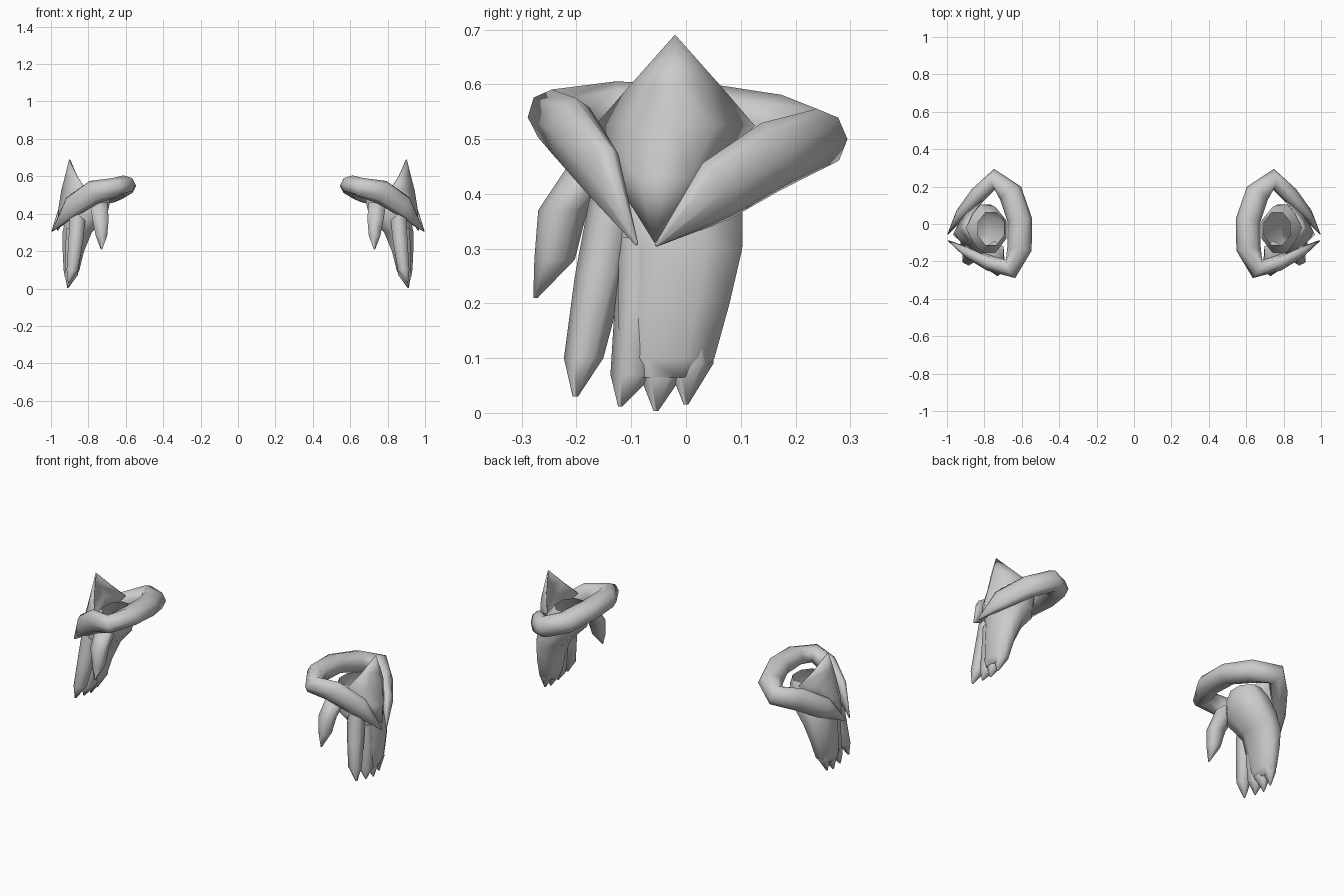
import bpy, bmesh, math
from mathutils import Vector

if "Cube" in bpy.data.objects:
    bpy.data.objects.remove(bpy.data.objects["Cube"])


def make(name, rings, cap_start=False, cap_end=False, closed=True, angle=75):
    """Skin a list of equal-length point rings, mirrored to the other hand."""
    bm = bmesh.new()
    rows = [[bm.verts.new(p) for p in r] for r in rings]
    n = len(rows[0])
    for a, b in zip(rows, rows[1:]):
        for i in range(n if closed else n - 1):
            j = (i + 1) % n
            bm.faces.new((a[i], a[j], b[j], b[i]))
    if cap_start:
        bm.faces.new(rows[0])
    if cap_end:
        bm.faces.new(rows[-1])
    bmesh.ops.remove_doubles(bm, verts=bm.verts, dist=0.0015)
    bmesh.ops.recalc_face_normals(bm, faces=bm.faces)
    me = bpy.data.meshes.new(name)
    bm.to_mesh(me)
    bm.free()
    ob = bpy.data.objects.new(name, me)
    bpy.context.collection.objects.link(ob)
    bpy.ops.object.select_all(action='DESELECT')
    ob.select_set(True)
    bpy.context.view_layer.objects.active = ob
    bpy.ops.object.shade_smooth_by_angle(angle=math.radians(angle))
    mod = ob.modifiers.new("mirror", 'MIRROR')
    mod.use_axis[0] = True
    return ob


def sections(rows, n):
    """Horizontal oval sections from (x, y, z, radius x, radius y)."""
    out = []
    for x, y, z, rx, ry in rows:
        out.append([(x + rx * math.cos(2 * math.pi * (i + .5) / n),
                     y + ry * math.sin(2 * math.pi * (i + .5) / n), z)
                    for i in range(n)])
    return out


# palm and merged fingers, open at the wrist
make("palm", sections([
    (.765, -.025, .52, .075, .095), (.78, -.03, .465, .105, .13),
    (.81, -.035, .39, .118, .15), (.86, -.01, .30, .085, .122),
    (.88, -.022, .20, .062, .11), (.89, -.035, .10, .046, .094),
    (.895, -.04, .065, .034, .065)], 8), cap_end=True)

# separate fingers with pointed tips
fingers = {
    "thumb": [(.745, -.15, .46, .055, .06), (.735, -.225, .37, .05, .045),
              (.73, -.24, .28, .035, .037), (.73, -.275, .21, .004, .004)],
    "index_finger": [(.855, -.13, .40, .05, .045), (.868, -.157, .25, .045, .046),
                     (.885, -.187, .10, .036, .036), (.905, -.202, .03, .005, .005)],
    "middle_finger": [(.875, -.085, .32, .05, .042), (.88, -.088, .2, .05, .042),
                      (.892, -.098, .07, .04, .04), (.908, -.12, .012, .004, .004)],
    "ring_finger": [(.885, -.055, .2, .04, .04), (.892, -.045, .07, .038, .04),
                    (.91, -.055, .003, .004, .004)],
    "little_finger": [(.88, .01, .2, .04, .04), (.892, .008, .09, .036, .042),
                      (.908, 0, .015, .004, .004)],
}
for name, rows in fingers.items():
    make(name, sections(rows, 6), True, True)

# open cuff sweeping round the wrist to two points
path = [(.995, -.055, .306, .003, .003), (.925, .055, .405, .03, .06),
        (.835, .155, .468, .045, .066), (.745, .24, .50, .055, .058),
        (.66, .165, .522, .066, .06), (.61, .02, .55, .066, .054),
        (.612, -.13, .555, .066, .05), (.66, -.24, .54, .055, .052),
        (.77, -.21, .515, .042, .065), (.885, -.155, .44, .03, .06),
        (.992, -.09, .308, .003, .003)]
rings = []
for k, (x, y, z, w, h) in enumerate(path):
    a = Vector(path[max(k - 1, 0)][:3])
    b = Vector(path[min(k + 1, len(path) - 1)][:3])
    t = (b - a).normalized()
    side = t.cross(Vector((0, 0, 1))).normalized()
    up = side.cross(t).normalized()
    rings.append([Vector((x, y, z)) + side * w * math.cos(i * math.pi / 4)
                  + up * h * math.sin(i * math.pi / 4) for i in range(8)])
make("cuff", rings, True, True, angle=90)

# pointed curved plate on the back of the hand: (z, y, ridge x, edge x, half width)
plate = [(.69, -.02, .90, .90, .0005), (.60, -.02, .922, .86, .078),
         (.525, -.02, .942, .81, .143), (.43, -.04, .957, .885, .09),
         (.31, -.057, .965, .965, .0005)]
rows = []
for z, y, xr, xe, hw in plate:
    rows.append([(xr + (xe - xr) * abs(u) ** 1.6, y + u * hw, z)
                 for u in (-1, -.5, 0, .5, 1)])
ob = make("hand_plate", rows, closed=False, angle=90)
solid = ob.modifiers.new("thickness", 'SOLIDIFY')
solid.thickness = .006
solid.offset = 0
